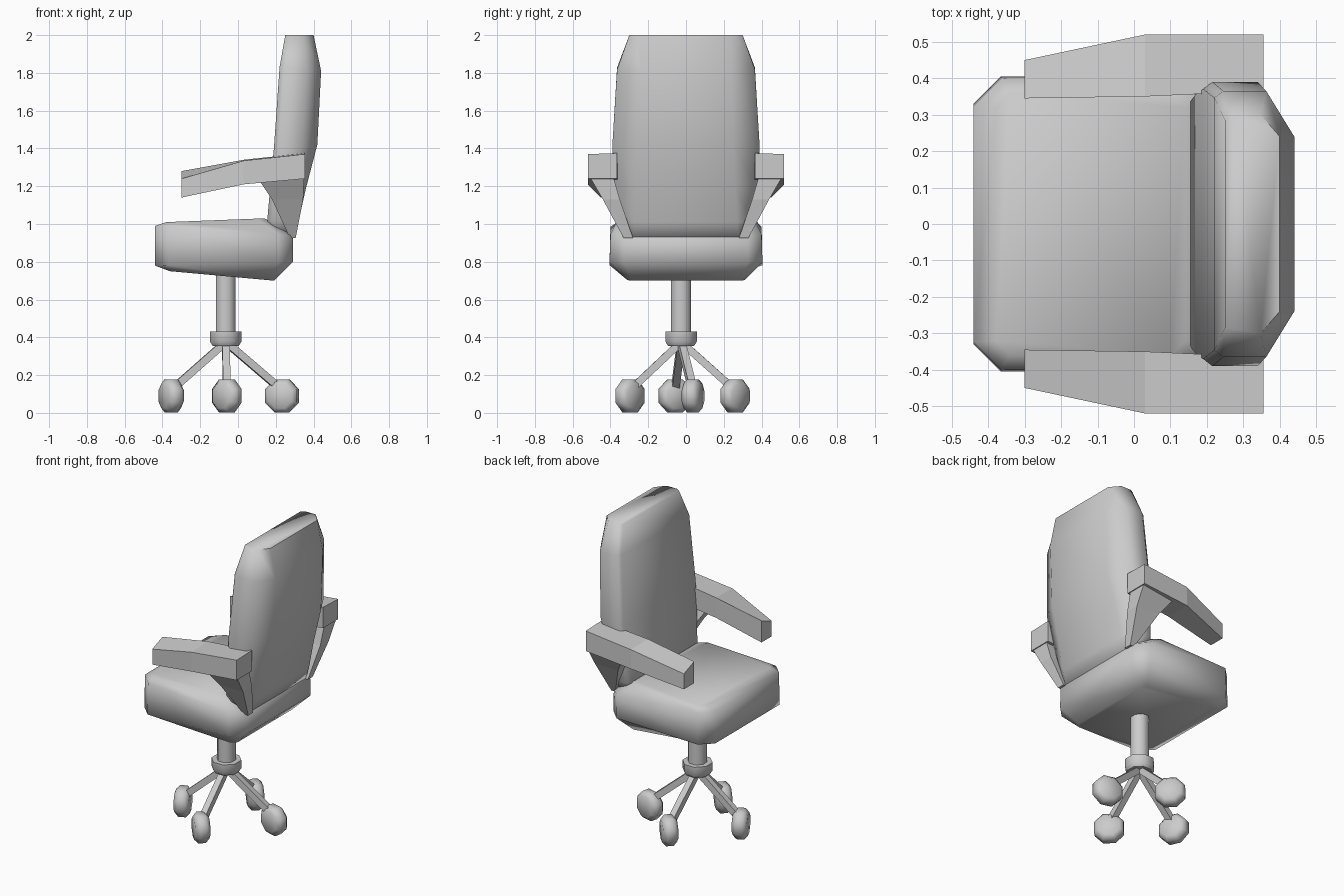
import bpy, bmesh, math
from mathutils import Vector

cube = bpy.data.objects.get("Cube")
if cube:
    bpy.data.objects.remove(cube, do_unlink=True)

grey = bpy.data.materials.new("plain grey")
grey.use_nodes = True
shade = (0.6, 0.6, 0.6, 1)
grey.diffuse_color = shade
grey.node_tree.nodes["Principled BSDF"].inputs["Base Color"].default_value = shade


def loft(name, rings, smooth=None):
    """Skin equal-length rings of points and cap both ends."""
    bm = bmesh.new()
    rows = [[bm.verts.new(p) for p in ring] for ring in rings]
    n = len(rows[0])
    for a, b in zip(rows, rows[1:]):
        for i in range(n):
            j = (i + 1) % n
            bm.faces.new((a[i], a[j], b[j], b[i]))
    bm.faces.new(rows[0])
    bm.faces.new(rows[-1])
    bmesh.ops.recalc_face_normals(bm, faces=bm.faces)
    mesh = bpy.data.meshes.new(name)
    bm.to_mesh(mesh)
    bm.free()
    mesh.materials.append(grey)
    obj = bpy.data.objects.new(name, mesh)
    bpy.context.collection.objects.link(obj)
    if smooth:
        bpy.ops.object.select_all(action="DESELECT")
        obj.select_set(True)
        bpy.context.view_layer.objects.active = obj
        bpy.ops.object.shade_smooth_by_angle(angle=math.radians(smooth))
    return obj


def prism(name, a, b, radii, sides, smooth=None, turn=0.5):
    """Straight bar or disc from a to b, with a radius at each (t, r) station."""
    a, b = Vector(a), Vector(b)
    axis = (b - a).normalized()
    ref = Vector((0, 0, 1)) if abs(axis.z) < 0.95 else Vector((1, 0, 0))
    u = axis.cross(ref).normalized()
    v = axis.cross(u)
    rings = []
    for t, r in radii:
        c = a.lerp(b, t)
        angles = [(i + turn) * math.tau / sides for i in range(sides)]
        rings.append([c + u * r * math.cos(k) + v * r * math.sin(k) for k in angles])
    return loft(name, rings, smooth)


# Seat cushion: chamfered outlines stacked from underside to top
def seat_ring(x0, x1, w, z0, z1, c):
    half = [(x0, w - c), (x0 + c, w), (x1 - c, w), (x1, w - c)]
    pts = half + [(x, -y) for x, y in reversed(half)]
    return [(x, y, z0 + (z1 - z0) * (x - x0) / (x1 - x0)) for x, y in pts]


loft("seat", [
    seat_ring(-0.36, 0.19, 0.31, 0.75, 0.70, 0.03),
    seat_ring(-0.44, 0.29, 0.405, 0.78, 0.80, 0.075),
    seat_ring(-0.44, 0.29, 0.40, 0.99, 0.94, 0.075),
    seat_ring(-0.38, 0.14, 0.36, 1.01, 1.03, 0.04),
], 75)


# Backrest: front and rear depths, heights and widths rise together
def back_ring(xf, xb, zf, zb, w, wb):
    xm = xf + (xb - xf) * 0.65
    half = [(xf, w * 0.95), (xf + 0.025, w), (xm, w), (xb, wb)]
    pts = half + [(x, -y) for x, y in reversed(half)]
    return [(x, y, zf + (zb - zf) * (x - xf) / (xb - xf)) for x, y in pts]


loft("backrest", [
    back_ring(0.19, 0.29, 0.92, 0.93, 0.31, 0.28),
    back_ring(0.155, 0.32, 1.02, 1.01, 0.355, 0.27),
    back_ring(0.17, 0.36, 1.19, 1.19, 0.375, 0.26),
    back_ring(0.19, 0.42, 1.40, 1.42, 0.39, 0.25),
    back_ring(0.22, 0.44, 1.83, 1.81, 0.365, 0.24),
    back_ring(0.25, 0.40, 2.0, 2.0, 0.30, 0.24),
], 75)

# Armrests with tapering struts, one on each side
for side, s in (("left", 1), ("right", -1)):
    stations = [(-0.30, 0.345, 0.45, 1.14, 1.28, 1.24),
                (0.03, 0.35, 0.52, 1.21, 1.34, 1.335),
                (0.355, 0.365, 0.52, 1.24, 1.375, 1.37)]
    loft(side + "_armrest", [
        [(x, s * yi, zb), (x, s * yo, zb), (x, s * yo, zo), (x, s * yi, zi)]
        for x, yi, yo, zb, zi, zo in stations])
    strut = [(0.10, 0.35, 0.385, 0.51, 1.25), (0.18, 0.345, 0.35, 0.44, 1.13),
             (0.275, 0.305, 0.28, 0.33, 0.925)]
    loft(side + "_armrest_strut", [
        [(x0, s * yi, z), (x1, s * yi, z), (x1, s * yo, z), (x0, s * yo, z)]
        for x0, x1, yi, yo, z in strut])

# Column and hub
cx, cy = -0.065, -0.026
prism("column", (cx, cy, 0.38), (cx, cy, 0.78), [(0, 0.057), (1, 0.057)], 8, 50)
prism("hub", (cx, cy, 0.355), (cx, cy, 0.43), [(0, 0.075), (0.3, 0.09), (1, 0.09)], 8, 50)

# Legs, each ending in a thick octagonal caster
casters = {"front": (-0.354, -0.058, 25), "rear": (0.233, 0.037, 75),
           "right": (-0.058, -0.296, 45), "left": (-0.06, 0.26, 45)}
for place, (x, y, heading) in casters.items():
    wheel = Vector((x, y, 0.09))
    top = Vector((cx, cy, 0.375))
    prism(place + "_leg", top, top.lerp(wheel + Vector((0, 0, 0.03)), 0.93),
          [(0, 0.028), (1, 0.028)], 4)
    h = math.radians(heading)
    axle = Vector((math.cos(h), math.sin(h), 0)) * 0.045
    prism(place + "_caster", wheel - axle, wheel + axle,
          [(0, 0.07), (0.25, 0.094), (0.75, 0.094), (1, 0.07)], 8, 60)
